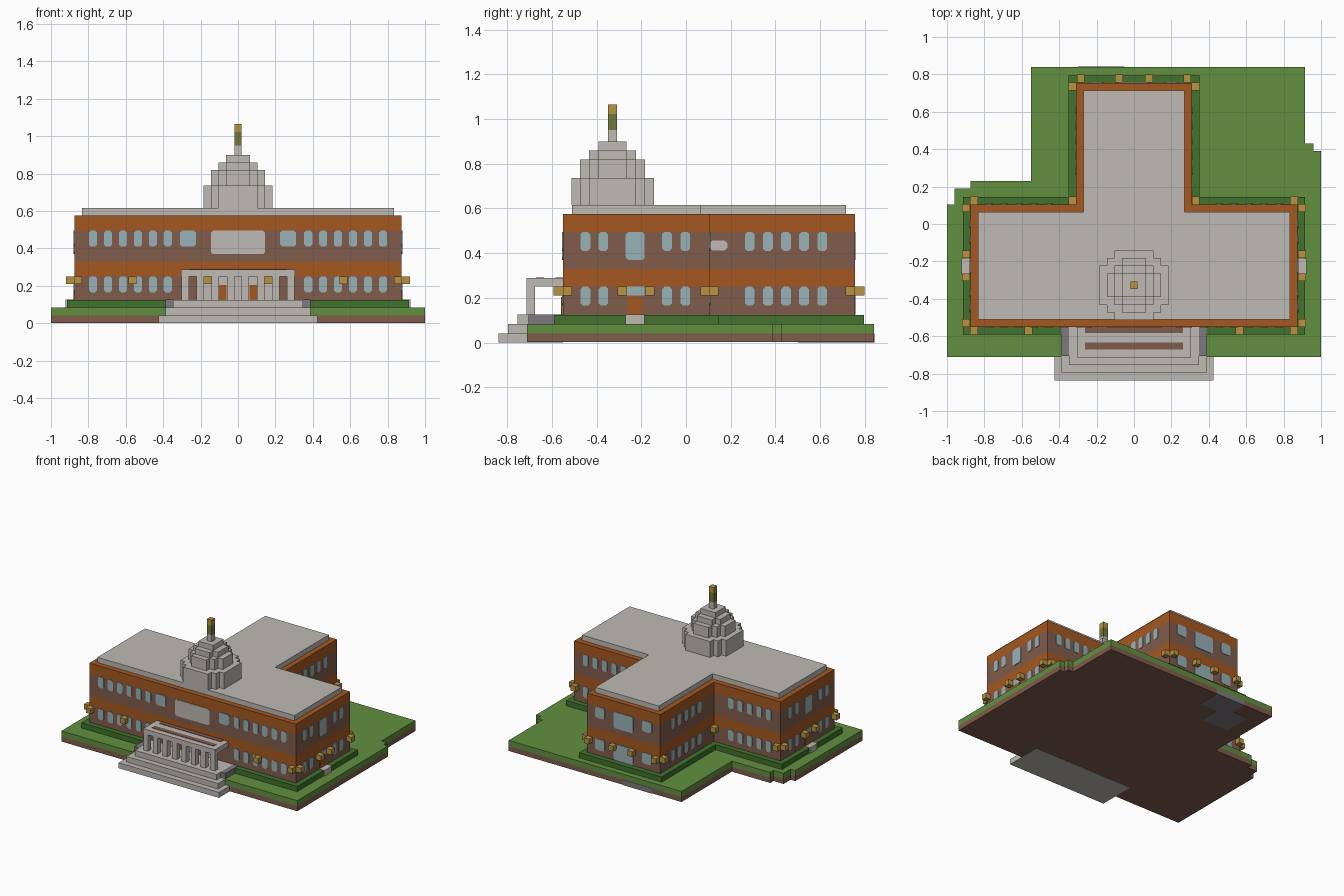
import bpy, bmesh

old = bpy.data.objects.get("Cube")
if old:
    bpy.data.objects.remove(old, do_unlink=True)


def material(name, r, g, b):
    m = bpy.data.materials.new(name)
    m.use_nodes = True
    m.diffuse_color = (r, g, b, 1)
    m.node_tree.nodes["Principled BSDF"].inputs["Base Color"].default_value = (r, g, b, 1)
    return m


STONE = material("pale stone", .52, .49, .455)
SLATE = material("dark stone", .205, .19, .21)
GRASS = material("grass green", .122, .275, .051)
HEDGE = material("hedge green", .053, .171, .026)
RUST = material("rust orange", .376, .098, .0144)
BRICK = material("brick brown", .22, .107, .072)
GLASS = material("window blue", .314, .445, .474)
GOLD = material("lamp gold", .479, .296, .054)
OLIVE = material("olive", .171, .188, .045)


def prism(bm, base, offset):
    """Extrude a polygon of 3D points along an offset vector."""
    face = bm.faces.new([bm.verts.new(p) for p in base])
    out = bmesh.ops.extrude_face_region(bm, geom=[face], use_keep_orig=True)
    verts = [v for v in out["geom"] if isinstance(v, bmesh.types.BMVert)]
    bmesh.ops.translate(bm, verts=verts, vec=offset)


def finish(bm, name, mat):
    bmesh.ops.recalc_face_normals(bm, faces=bm.faces)
    mesh = bpy.data.meshes.new(name)
    bm.to_mesh(mesh)
    bm.free()
    mesh.materials.append(mat)
    ob = bpy.data.objects.new(name, mesh)
    bpy.context.collection.objects.link(ob)
    return ob


def slab(name, outline, z0, z1, mat):
    bm = bmesh.new()
    prism(bm, [(x, y, z0) for x, y in outline], (0, 0, z1 - z0))
    return finish(bm, name, mat)


def rect(x0, x1, y0, y1):
    return [(x0, y0), (x1, y0), (x1, y1), (x0, y1)]


def boxes(name, rects, z0, z1, mat):
    bm = bmesh.new()
    for r in rects:
        prism(bm, [(x, y, z0) for x, y in rect(*r)], (0, 0, z1 - z0))
    return finish(bm, name, mat)


def t_plan(inset):
    """T-shaped floor plan, shrunk by inset (negative grows it)."""
    a, b = .875 - inset, .31 - inset
    f, m, k = -.55 + inset, .105 - inset, .755 - inset
    return [(-a, f), (a, f), (a, m), (b, m), (b, k), (-b, k), (-b, m), (-a, m)]


def panels(name, axis, wall, side, items, mat, c=.011):
    """Thin chamfered plates on a wall; items are (centre, width, z0, z1)."""
    bm = bmesh.new()
    for u, w, z0, z1 in items:
        l, r = u - w / 2, u + w / 2
        pts = [(l + c, z0), (r - c, z0), (r, z0 + c), (r, z1 - c),
               (r - c, z1), (l + c, z1), (l, z1 - c), (l, z0 + c)]
        if c == 0:
            pts = [(l, z0), (r, z0), (r, z1), (l, z1)]
        d = side * .004
        if axis == "y":
            prism(bm, [(p, wall, z) for p, z in pts], (0, d, 0))
        else:
            prism(bm, [(wall, p, z) for p, z in pts], (d, 0, 0))
    return finish(bm, name, mat)


# Ground with stepped corners
ground = [(-1, -.71), (1, -.71), (1, .39), (.96, .39), (.96, .43), (.915, .43),
          (.915, .84), (-.55, .84), (-.55, .23), (-.875, .23), (-.875, .19),
          (-.96, .19), (-.96, .105), (-1, .105)]
slab("soil", ground, .002, .04, BRICK)
slab("lawn", ground, .04, .083, GRASS)
boxes("buried_stone", [(-.3, -.05, .66, .842), (-.43, -.2, .5, .72)], 0, .04, SLATE)

# Hedge around the walls, side doorsteps
slab("hedge", t_plan(-.04), .08, .123, HEDGE)
boxes("side_doorsteps", [(s * .9 - .023, s * .9 + .023, -.27, -.185) for s in (-1, 1)],
      .08, .126, STONE)

# Walls in bands, and the roof
for i, (z0, z1, mat) in enumerate([(.1, .25, BRICK), (.25, .33, RUST),
                                   (.33, .495, BRICK), (.495, .575, RUST)]):
    slab(f"wall_band_{i + 1}", t_plan(0), z0, z1, mat)
slab("roof", t_plan(.04), .575, .615, STONE)

# Windows: rows share positions on both storeys
LOW, HIGH = (.165, .25), (.41, .495)


def rows(centres, w=.044):
    return [(u, w, *z) for u in centres for z in (LOW, HIGH)]


row = [.375 + .08 * i for i in range(6)]
both = [s * u for s in (-1, 1) for u in row]
panels("front_windows", "y", -.55, -1,
       rows(both) + [(s * .268, .085, *HIGH) for s in (-1, 1)], GLASS)
panels("front_plaque", "y", -.55, -1, [(0, .29, .37, .495)], STONE)
panels("back_windows", "y", .105, 1, rows([u for u in both if abs(u) > .4]), GLASS)
panels("wing_end_windows", "y", .755, 1,
       rows([-.2, .2], .08) + [(0, .165, .37, .495), (0, .165, .125, .25)], GLASS)
for s, side in ((-1, "right"), (1, "left")):
    panels(f"{side}_end_windows", "x", s * .875, s,
           rows([-.45, -.37, -.085, -.003]) + [(-.227, .085, .37, .495)], GLASS)
    panels(f"{side}_door_light", "x", s * .875, s, [(-.227, .085, .21, .25)], GLASS, 0)
    panels(f"{side}_door", "x", s * .875, s, [(-.227, .066, .125, .21)], RUST, 0)
    panels(f"{side}_wing_windows", "x", s * .31, s,
           rows([.285 + .081 * i for i in range(5)]), GLASS)
panels("wing_plaque", "x", .31, 1, [(.145, .08, .413, .456)], STONE)

# Front steps with dark cheek blocks
for i, (w, y) in enumerate([(.425, -.838), (.388, -.795), (.347, -.753)]):
    boxes(f"front_step_{i + 1}", [(-w, w, y, -.55)], .0417 * i, .0417 * (i + 1), STONE)
boxes("step_cheeks", [(s * .367 - .02, s * .367 + .02, -.705, -.55) for s in (-1, 1)],
      .08, .126, SLATE)

# Portico
columns = [s * (.04 + .081 * i) for s in (-1, 1) for i in range(4)]
boxes("portico_columns", [(x - .02, x + .02, -.713, -.675) for x in columns],
      .125, .25, STONE)
boxes("portico_roof", [(-.305, .305, -.713, -.55)], .25, .288, STONE)
boxes("portico_roof_strips", [(-.262, .262, -.67, -.634), (-.262, .262, -.583, -.55)],
      .288, .291, BRICK)
panels("entrance_surround", "y", -.55, -1, [(0, .38, .125, .25)], STONE, 0)
panels("entrance_doors", "y", -.554, -1, [(s * .083, .045, .125, .205) for s in (-1, 1)],
       RUST, 0)

# Wall lamps: cubes hung beside the walls
spots = [(.898, -.53), (.855, -.571), (.565, -.571), (.16, -.571), (.898, -.285),
         (.898, -.162), (.898, .085), (.855, .125), (.33, .125), (.33, .735),
         (.285, .777), (.08, .777)]
lamps = [(s * x, y) for x, y in spots for s in (-1, 1)]
boxes("wall_lamps", [(x - .021, x + .021, y - .021, y + .021) for x, y in lamps],
      .21, .25, GOLD)


# Stepped dome and finial
def stepped_disc(cy, radii):
    quarter = []
    pairs = list(zip(radii, reversed(radii)))
    for i, (a, b) in enumerate(pairs):
        if i:
            quarter.append((a, pairs[i - 1][1]))
        quarter.append((a, b))
    outline = []
    for _ in range(4):
        outline += [(x, y + cy) for x, y in quarter]
        quarter = [(-y, x) for x, y in quarter]
    return outline


tiers = [(.615, .737, [.185, .145, .105], STONE), (.737, .818, [.145, .105, .063], STONE),
         (.818, .86, [.105, .063], STONE), (.86, .9, [.063], STONE),
         (.9, .95, [.02], STONE), (.95, 1.022, [.02], OLIVE), (1.022, 1.065, [.02], GOLD)]
names = ["drum", "lower_dome", "middle_dome", "dome_cap", "finial_base", "finial_shaft",
         "finial_tip"]
for name, (z0, z1, radii, mat) in zip(names, tiers):
    slab(name, stepped_disc(-.328, radii), z0, z1, mat)
